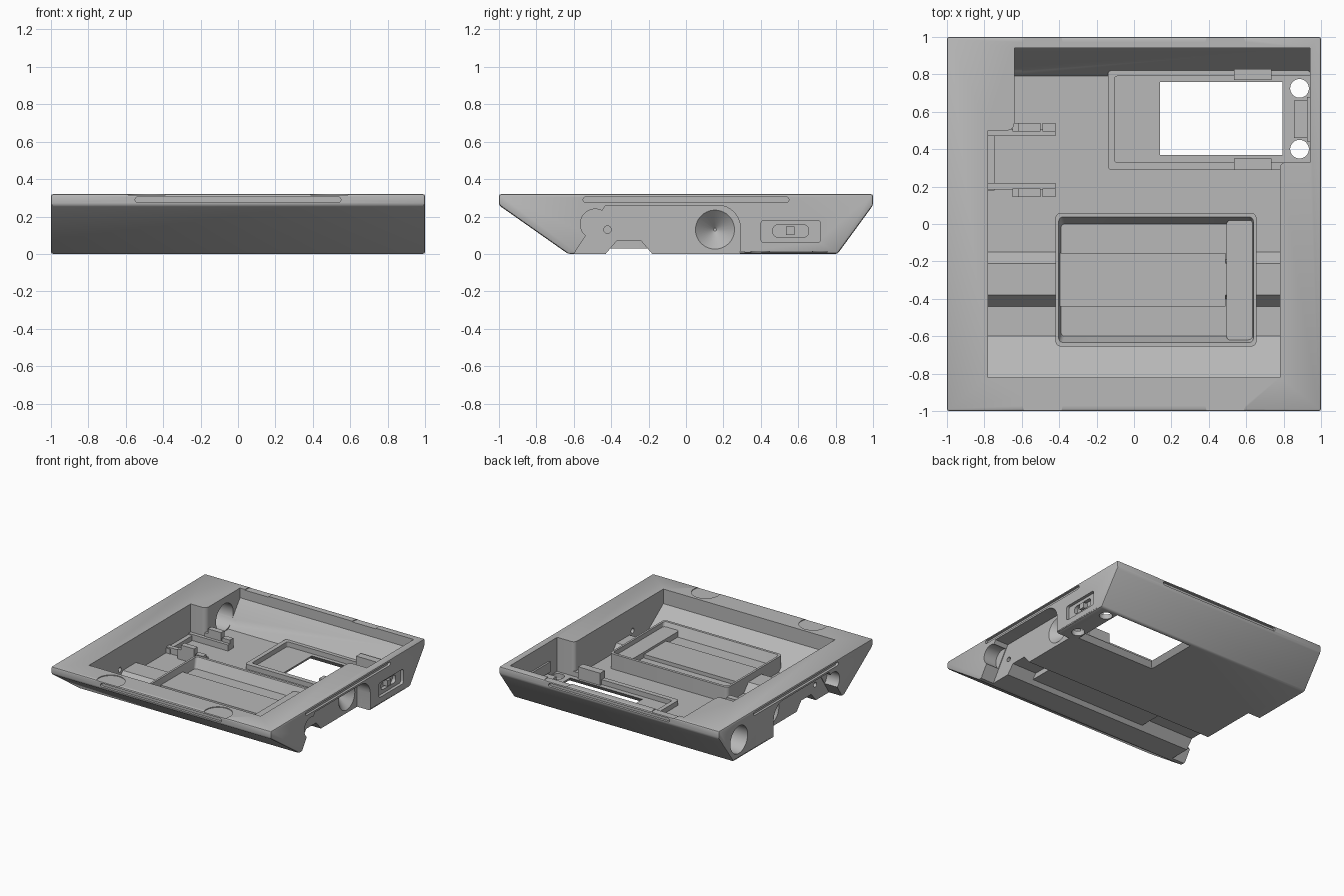
import bpy, bmesh, math

if "Cube" in bpy.data.objects:
    bpy.data.objects.remove(bpy.data.objects["Cube"])

grey = bpy.data.materials.new("plain_grey")
grey.use_nodes = True
grey.diffuse_color = (0.48, 0.48, 0.48, 1)
grey.node_tree.nodes["Principled BSDF"].inputs["Base Color"].default_value = grey.diffuse_color


def finish(name, bm):
    bmesh.ops.recalc_face_normals(bm, faces=bm.faces)
    mesh = bpy.data.meshes.new(name)
    bm.to_mesh(mesh)
    bm.free()
    mesh.materials.append(grey)
    ob = bpy.data.objects.new(name, mesh)
    bpy.context.collection.objects.link(ob)
    return ob


def loft(name, low, high):
    """Solid between two loops with the same number of points."""
    bm = bmesh.new()
    a = [bm.verts.new(p) for p in low]
    b = [bm.verts.new(p) for p in high]
    bm.faces.new(a)
    bm.faces.new(b)
    for i in range(len(a)):
        j = (i + 1) % len(a)
        bm.faces.new((a[i], a[j], b[j], b[i]))
    return finish(name, bm)


def prism_x(name, profile, x0, x1):
    return loft(name, [(x0, y, z) for y, z in profile], [(x1, y, z) for y, z in profile])


def prism_z(name, outline, z0, z1):
    return loft(name, [(x, y, z0) for x, y in outline], [(x, y, z1) for x, y in outline])


def rounded(a0, a1, b0, b1, r, n=6):
    """Rounded rectangle outline in any plane."""
    if r == 0:
        return [(a0, b0), (a1, b0), (a1, b1), (a0, b1)]
    pts = []
    centres = ((a1 - r, b1 - r), (a0 + r, b1 - r), (a0 + r, b0 + r), (a1 - r, b0 + r))
    for k, (a, b) in enumerate(centres):
        for i in range(n + 1):
            t = math.pi / 2 * (k + i / n)
            pts.append((a + r * math.cos(t), b + r * math.sin(t)))
    return pts


def box(name, x0, x1, y0, y1, z0, z1, r=0):
    return prism_z(name, rounded(x0, x1, y0, y1, r), z0, z1)


def circle(a, b, r, n=40):
    return [(a + r * math.cos(i * math.tau / n), b + r * math.sin(i * math.tau / n)) for i in range(n)]


def modify(ob, kind, **settings):
    mod = ob.modifiers.new(kind.lower(), kind)
    for key, value in settings.items():
        setattr(mod, key, value)
    bpy.context.view_layer.objects.active = ob
    bpy.ops.object.modifier_apply(modifier=mod.name)


def cut(ob, *cutters):
    for c in cutters:
        modify(ob, 'BOOLEAN', operation='DIFFERENCE', solver='EXACT', object=c)
        bpy.data.objects.remove(c)


# Wedge-ended outer case
case = prism_x("case", [(-1, .32), (-1, .26), (-.63, 0), (.81, 0), (1, .26), (1, .32)], -1, 1)
modify(case, 'BEVEL', width=.012, segments=2, limit_method='ANGLE')

# Open interior, following the floor rib, with solid corner posts left standing
inside = [(-.82, .4), (-.82, .2), (-.6, .04), (-.44, .04), (-.38, .11), (-.21, .11),
          (-.15, .04), (.79, .04), (.94, .24), (.94, .4)]
cavity = prism_x("cavity", inside, -.78, .94)
cut(cavity, box("left_post", -.9, -.64, .5, 1.1, -.1, .5, .04),
    box("right_post", .78, 1.1, -1, .33, -.1, .5, .03))
cut(case, cavity)

# Cross groove under the floor
cut(case, prism_x("groove", [(-.515, -.1), (-.37, .07), (-.24, .07), (-.095, -.1)], -1.2, 1.2))

# Side recesses, round openings and edge slots on both sides
arc = [(.17 + .12 * math.sin(t * math.pi / 16), .14 + .12 * math.cos(t * math.pi / 16)) for t in range(9)]
recess = [(-.665, -.1), (-.43, .26)] + arc + [(.29, -.1)]
for s in (-1, 1):
    cut(case,
        prism_x("recess", recess, s * .88, s * 1.2),
        prism_x("front_port", circle(-.485, .16, .08), s * .885, s * 1.2),
        prism_x("pin_hole", circle(-.42, .13, .02, 16), s * .7, s * 1.2),
        loft("dial_cone", [(s * .89, y, z) for y, z in circle(.155, .13, .115)],
             [(s * .79, y, z) for y, z in circle(.155, .13, .008)]),
        prism_x("side_slot", rounded(-.55, .55, .275, .305, .0149), s * .98, s * 1.2))
    slot = rounded(-.55, .55, .275, .305, .0149)
    cut(case, loft("end_slot", [(x, s * .98, z) for x, z in slot], [(x, s * 1.2, z) for x, z in slot]))
    for e in (-1, 1):
        cut(case, prism_z("rim_disc", circle(s * .488, e * .955, .108), .314, .4))

# Large port through the rear left-hand post
cut(case, prism_x("rear_port", circle(.74, .155, .112), -1.2, -.6))

# Switch pocket and slot
cut(case, prism_x("pocket", rounded(.4, .72, .06, .18, .02), .975, 1.2),
    prism_x("slot", rounded(.465, .655, .09, .155, .025), .85, 1.2))
prism_x("switch_frame", rounded(.44, .68, .08, .165, .0), .925, .945)
box("switch_slider", .93, .985, .535, .58, .1, .147)
box("switch_bracket", .855, .95, .46, .66, .03, .07)

# Screen window flaring downward, and two button holes
cut(case, loft("window", [(x, y, -.02) for x, y in rounded(.09, .84, .32, .8, 0)],
               [(x, y, .06) for x, y in rounded(.155, .78, .385, .745, 0)]))
for y in (.4, .725):
    cut(case, prism_z("button_hole", circle(.885, y, .05), -.1, .1))

# Low screen surround with two clips
surround = box("screen_surround", -.14, .945, .29, .82, .03, .08, .02)
cut(surround, box("opening", -.105, 1.1, .33, .79, 0, .2, .015))
for y in (.29, .77):
    box("screen_clip", .535, .735, y, y + .06, .03, .14)

# Raised tray with sloping ends, centre panel and side shelf
tray = box("tray", -.42, .655, -.655, .06, .03, .165, .03)
low = rounded(-.39, .63, -.6, .0, .02)
high = rounded(-.405, .64, -.64, .045, .025)
cut(tray, loft("tray_well", [(x, y, .085) for x, y in low], [(x, y, .18) for x, y in high]))
box("tray_panel", -.4, .49, -.44, -.155, .05, .115)
box("tray_shelf", .495, .645, -.62, .02, .05, .13, .02)

# Side bracket with split rails and clips
box("bracket_back", -.785, -.745, .18, .5, .03, .08)
for y, clip in ((.185, .145), (.47, .495)):
    box("bracket_rail", -.785, -.42, y, y + .035, .03, .09)
    box("bracket_clip", -.62, -.5, clip, clip + .045, .03, .16)
    for x in (-.65, -.49):
        box("bracket_post", x, x + (.03 if x < -.6 else .07), clip, clip + .045, .03, .12)

# Smooth rounded surfaces, crisp edges elsewhere
bpy.ops.object.select_all(action='DESELECT')
for ob in (case, tray, surround):
    ob.select_set(True)
bpy.context.view_layer.objects.active = case
bpy.ops.object.shade_smooth_by_angle(angle=math.radians(30))
